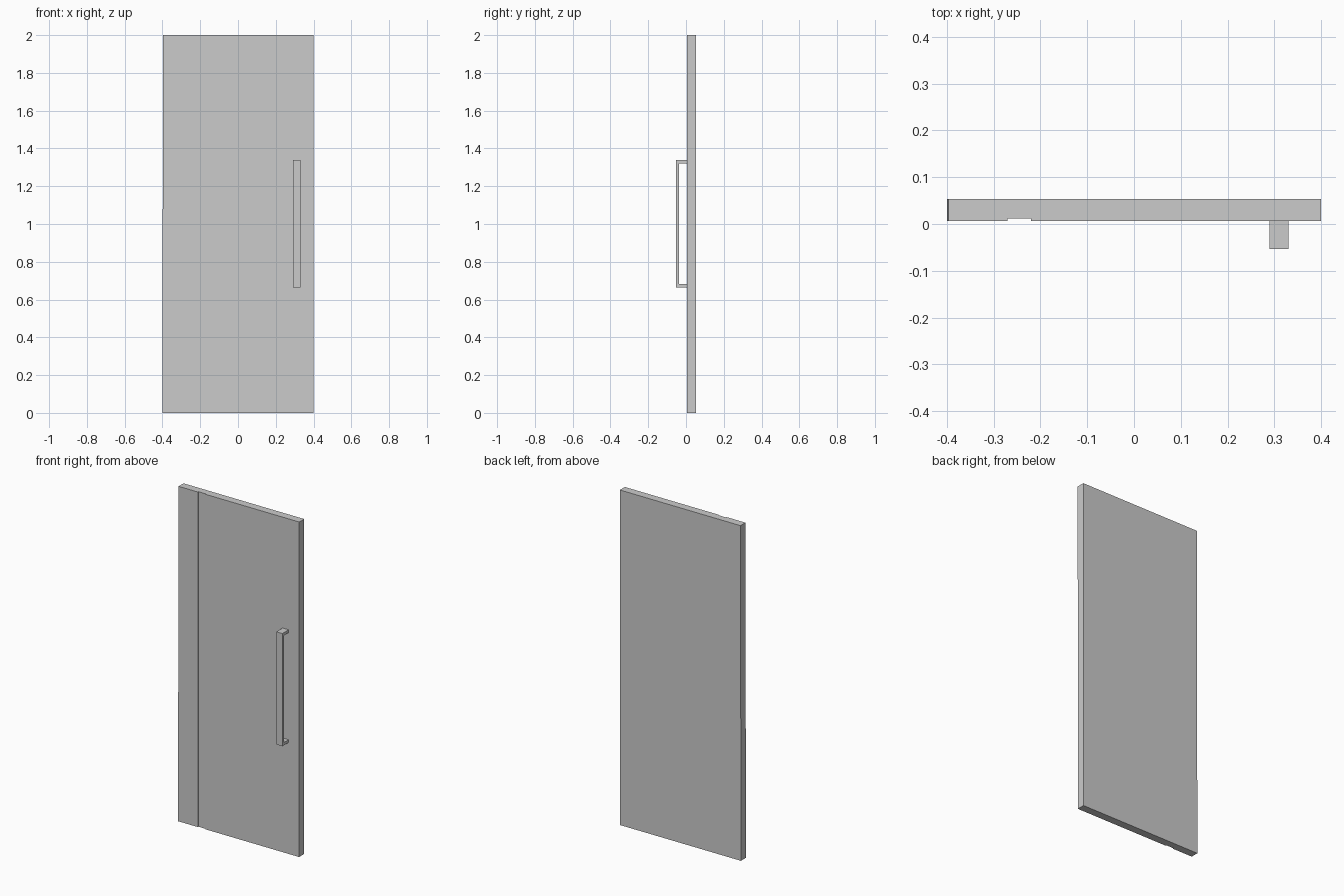
import bpy, bmesh

if "Cube" in bpy.data.objects:
    bpy.data.objects.remove(bpy.data.objects["Cube"])

FRONT, BACK = 0.006, 0.053      # slab faces in y
GROOVE_L, GROOVE_R, GROOVE_Y = -0.27, -0.22, 0.0115


def prism(name, profile, axis_vec):
    """Extrude a closed profile of 3D points along a vector."""
    bm = bmesh.new()
    face = bm.faces.new([bm.verts.new(p) for p in profile])
    ext = bmesh.ops.extrude_face_region(bm, geom=[face])
    moved = [g for g in ext["geom"] if isinstance(g, bmesh.types.BMVert)]
    bmesh.ops.translate(bm, verts=moved, vec=axis_vec)
    bmesh.ops.recalc_face_normals(bm, faces=bm.faces)
    mesh = bpy.data.meshes.new(name)
    bm.to_mesh(mesh)
    bm.free()
    obj = bpy.data.objects.new(name, mesh)
    bpy.context.collection.objects.link(obj)
    return obj


# Door slab with a shallow full-height groove in its front
slab = [(-0.4, FRONT), (GROOVE_L, FRONT), (GROOVE_L, GROOVE_Y),
        (GROOVE_R, GROOVE_Y), (GROOVE_R, FRONT), (0.399, FRONT),
        (0.399, BACK), (-0.4, BACK)]
door = prism("door_slab", [(x, y, 0) for x, y in slab], (0, 0, 2))

# The side edges lean very slightly towards the top
for v in door.data.vertices:
    if v.co.z > 1:
        if v.co.x < -0.39:
            v.co.x = -0.397
        elif v.co.x > 0.39:
            v.co.x = 0.4

# Pull handle: flat bar bent into a U, ends resting on the slab
Z0, Z1, OUT, T = 0.665, 1.338, -0.053, 0.017
pull = [(FRONT, Z0), (OUT, Z0), (OUT, Z1), (FRONT, Z1),
        (FRONT, Z1 - T), (OUT + T, Z1 - T), (OUT + T, Z0 + T), (FRONT, Z0 + T)]
prism("pull_handle", [(0.29, y, z) for y, z in pull], (0.04, 0, 0))
